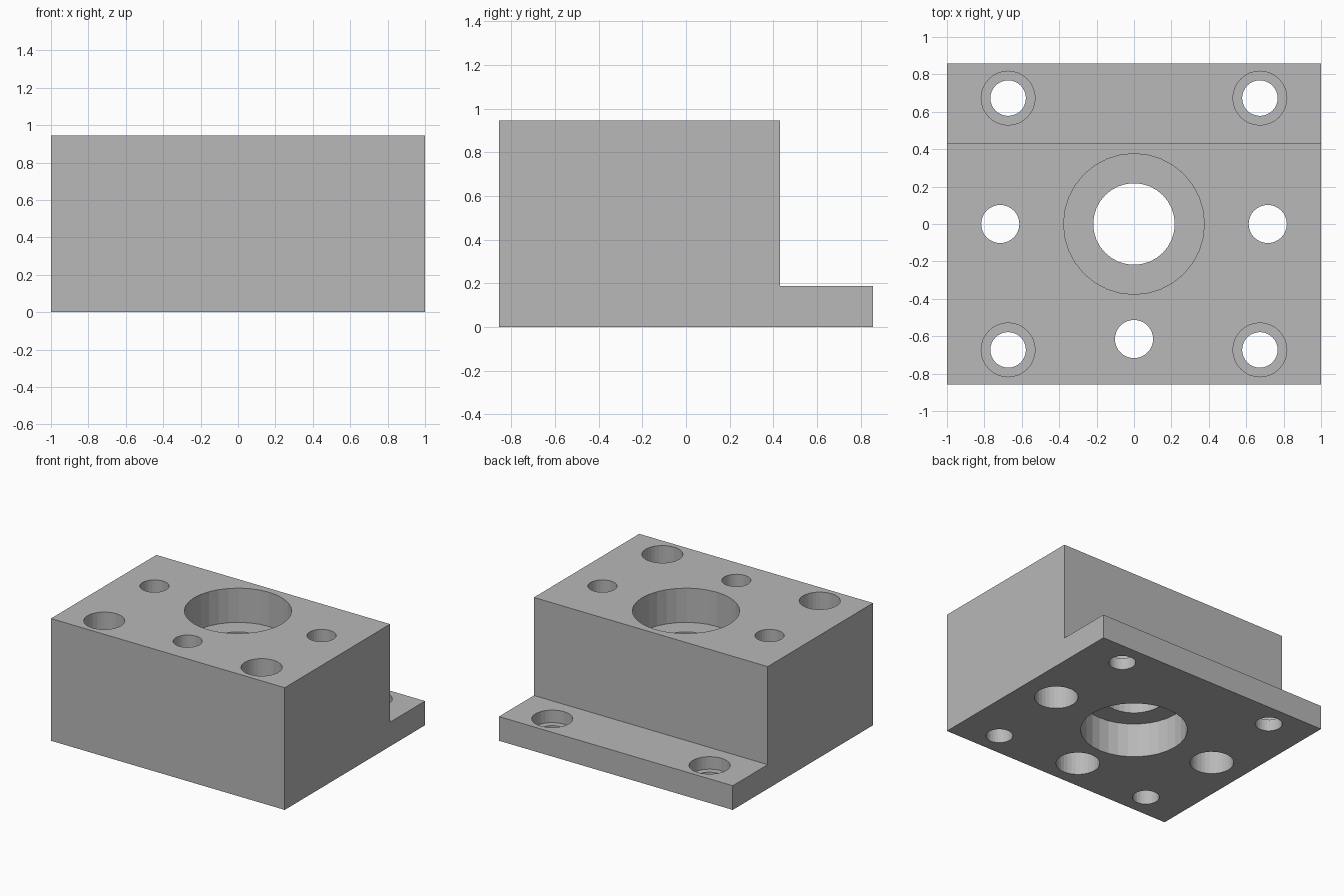
import bpy, bmesh
from math import cos, sin, tau

if "Cube" in bpy.data.objects:
    bpy.data.objects.remove(bpy.data.objects["Cube"], do_unlink=True)

HALF_X, HALF_Y = 1.0, 0.857
STEP_Y, TOP, FLANGE = 0.43, 0.945, 0.187
OVER = 0.05   # cutters reach past the surfaces

steel = bpy.data.materials.new("machined_grey")
steel.use_nodes = True
grey = (0.48, 0.48, 0.48, 1)
steel.diffuse_color = grey
steel.node_tree.nodes["Principled BSDF"].inputs["Base Color"].default_value = grey


def to_object(name, bm):
    bmesh.ops.recalc_face_normals(bm, faces=bm.faces)
    mesh = bpy.data.meshes.new(name)
    bm.to_mesh(mesh)
    bm.free()
    mesh.materials.append(steel)
    obj = bpy.data.objects.new(name, mesh)
    bpy.context.collection.objects.link(obj)
    return obj


def stepped_bore(name, x, y, profile, sides=32):
    """Solid of revolution from (radius, z) pairs, bottom to top."""
    bm = bmesh.new()
    rings = [[bm.verts.new((x + r * cos(tau * i / sides), y + r * sin(tau * i / sides), z))
              for i in range(sides)] for r, z in profile]
    for low, high in zip(rings, rings[1:]):
        for i in range(sides):
            j = (i + 1) % sides
            bm.faces.new((low[i], low[j], high[j], high[i]))
    bm.faces.new(rings[0])
    bm.faces.new(rings[-1])
    obj = to_object(name, bm)
    obj.hide_render = True
    return obj


# Block with rear flange: side profile extruded across the width
bm = bmesh.new()
profile = [(-HALF_Y, 0), (HALF_Y, 0), (HALF_Y, FLANGE),
           (STEP_Y, FLANGE), (STEP_Y, TOP), (-HALF_Y, TOP)]
side = bm.faces.new([bm.verts.new((-HALF_X, y, z)) for y, z in profile])
extruded = bmesh.ops.extrude_face_region(bm, geom=[side])["geom"]
bmesh.ops.translate(bm, vec=(2 * HALF_X, 0, 0),
                    verts=[v for v in extruded if isinstance(v, bmesh.types.BMVert)])
block = to_object("mounting_block", bm)

# Central bore, recessed from above and below
cutters = [stepped_bore("centre_bore", 0, 0,
                        [(0.376, -OVER), (0.376, 0.265), (0.218, 0.265),
                         (0.218, TOP - 0.265), (0.376, TOP - 0.265), (0.376, TOP + OVER)])]

# Three holes recessed from below
for x, y in ((-0.715, 0), (0.715, 0), (0, -0.615)):
    cutters.append(stepped_bore("threaded_hole", x, y,
                                [(0.154, -OVER), (0.154, 0.3), (0.102, 0.3), (0.102, TOP + OVER)]))

# Corner bolt holes recessed from above
for x in (-0.673, 0.673):
    for y, floor, top in ((-0.673, 0.6, TOP), (0.673, 0.09, FLANGE)):
        cutters.append(stepped_bore("bolt_hole", x, y,
                                    [(0.095, -OVER), (0.095, floor),
                                     (0.144, floor), (0.144, top + OVER)]))

# Cut every hole, then discard the cutters
for cutter in cutters:
    mod = block.modifiers.new(cutter.name, "BOOLEAN")
    mod.operation, mod.solver, mod.object = "DIFFERENCE", "EXACT", cutter
bpy.context.view_layer.update()
cut = bpy.data.meshes.new_from_object(block.evaluated_get(bpy.context.evaluated_depsgraph_get()))
block.modifiers.clear()
block.data = cut
for cutter in cutters:
    bpy.data.objects.remove(cutter, do_unlink=True)
